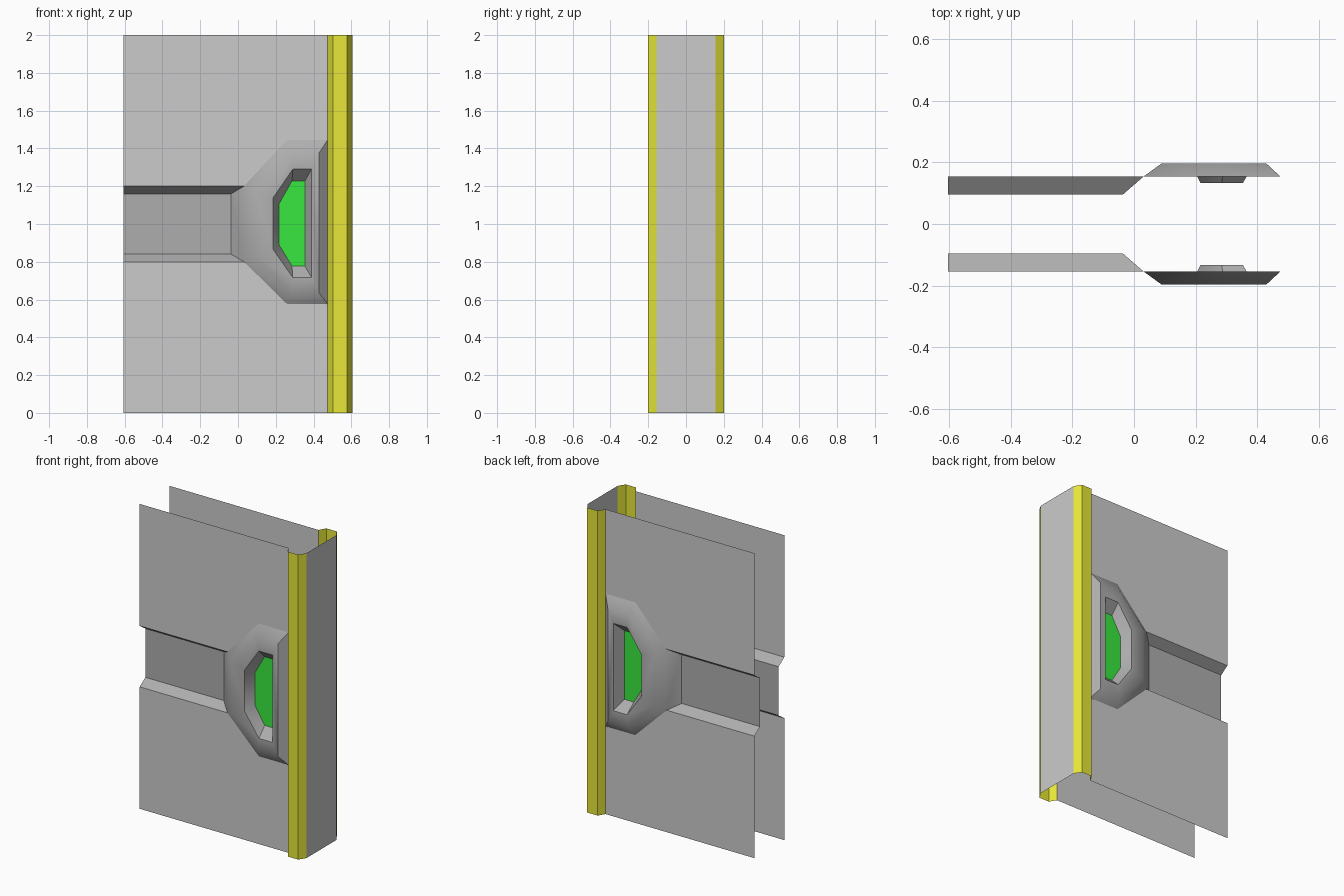
import bpy, bmesh, math

if "Cube" in bpy.data.objects:
    bpy.data.objects.remove(bpy.data.objects["Cube"])

L, R, EDGE = -0.605, 0.475, 0.605          # left end, panel end, outer edge
SKIN, RAISED, DEEP, POCKET = -0.155, -0.197, -0.096, -0.133   # front-side y levels


def material(name, rgb):
    m = bpy.data.materials.new(name)
    m.diffuse_color = (*rgb, 1)
    m.use_nodes = True
    m.node_tree.nodes["Principled BSDF"].inputs["Base Color"].default_value = m.diffuse_color
    return m


yellow = material("yellow", (0.8, 0.8, 0.04))
green = material("green", (0.04, 0.8, 0.05))
dark = material("dark_grey", (0.42, 0.42, 0.42))


def build(name, faces, mat=None, mirror=True, smooth=None):
    """Object from faces given as corner lists; mirrored to the back side."""
    bm = bmesh.new()
    for f in faces:
        bm.faces.new([bm.verts.new(p) for p in f])
    bmesh.ops.remove_doubles(bm, verts=bm.verts[:], dist=0.0005)
    me = bpy.data.meshes.new(name)
    bm.to_mesh(me)
    bm.free()
    ob = bpy.data.objects.new(name, me)
    bpy.context.collection.objects.link(ob)
    if mat:
        me.materials.append(mat)
    if smooth:
        bpy.ops.object.select_all(action='DESELECT')
        ob.select_set(True)
        bpy.context.view_layer.objects.active = ob
        bpy.ops.object.shade_smooth_by_angle(angle=math.radians(smooth))
    if mirror:
        mod = ob.modifiers.new("mirror", 'MIRROR')
        mod.use_axis = (False, True, False)
        mod.use_mirror_merge = False
    return ob


def at(y, pts):
    return [(x, y, z) for x, z in pts]


def loft(a, b):
    n = len(a)
    return [[a[i], a[(i + 1) % n], b[(i + 1) % n], b[i]] for i in range(n)]


# Flat side skins above and below the handle
build("side_panel", [
    at(SKIN, [(L, 1.2), (0.032, 1.2), (0.26, 1.446), (R, 1.446), (R, 2), (L, 2)]),
    at(SKIN, [(L, 0), (R, 0), (R, 0.576), (0.26, 0.576), (0.032, 0.8), (L, 0.8)]),
])

# Closing edge
build("end_panel", [[(EDGE, SKIN, 0), (EDGE, -SKIN, 0), (EDGE, -SKIN, 2), (EDGE, SKIN, 2)]],
      mirror=False)

# Raised yellow strip along the edge
strip = [(R, SKIN), (0.502, -0.2), (0.577, -0.2), (EDGE, SKIN)]
build("edge_strip", [[(*p, 0), (*q, 0), (*q, 2), (*p, 2)] for p, q in zip(strip, strip[1:])],
      yellow)

# Handle plate: chamfered hexagon with a tapered pocket
outer = at(SKIN, [(0.032, 0.8), (0.26, 0.576), (R, 0.576), (R, 1.446), (0.26, 1.446), (0.032, 1.2)])
inner = at(RAISED, [(0.09, 0.83), (0.28, 0.635), (0.43, 0.635), (0.43, 1.377), (0.28, 1.377), (0.09, 1.175)])
rim = at(RAISED, [(0.185, 0.867), (0.29, 0.717), (0.39, 0.717), (0.39, 1.29), (0.29, 1.29), (0.185, 1.137)])
floor = at(POCKET, [(0.216, 0.892), (0.286, 0.777), (0.354, 0.777), (0.354, 1.228), (0.286, 1.228), (0.216, 1.104)])

# Sunken channel running from the plate to the left end
top = at(SKIN, [(L, 0.8), (0.032, 0.8), (0.032, 1.2), (L, 1.2)])
bed = at(DEEP, [(L, 0.84), (-0.036, 0.84), (-0.036, 1.16), (L, 1.16)])
channel = loft(top, bed)[:3] + [bed]

build("handle_and_channel", loft(outer, inner) + loft(inner, rim) + loft(rim, floor) + channel,
      dark, smooth=40)
build("handle_light", [floor], green)
